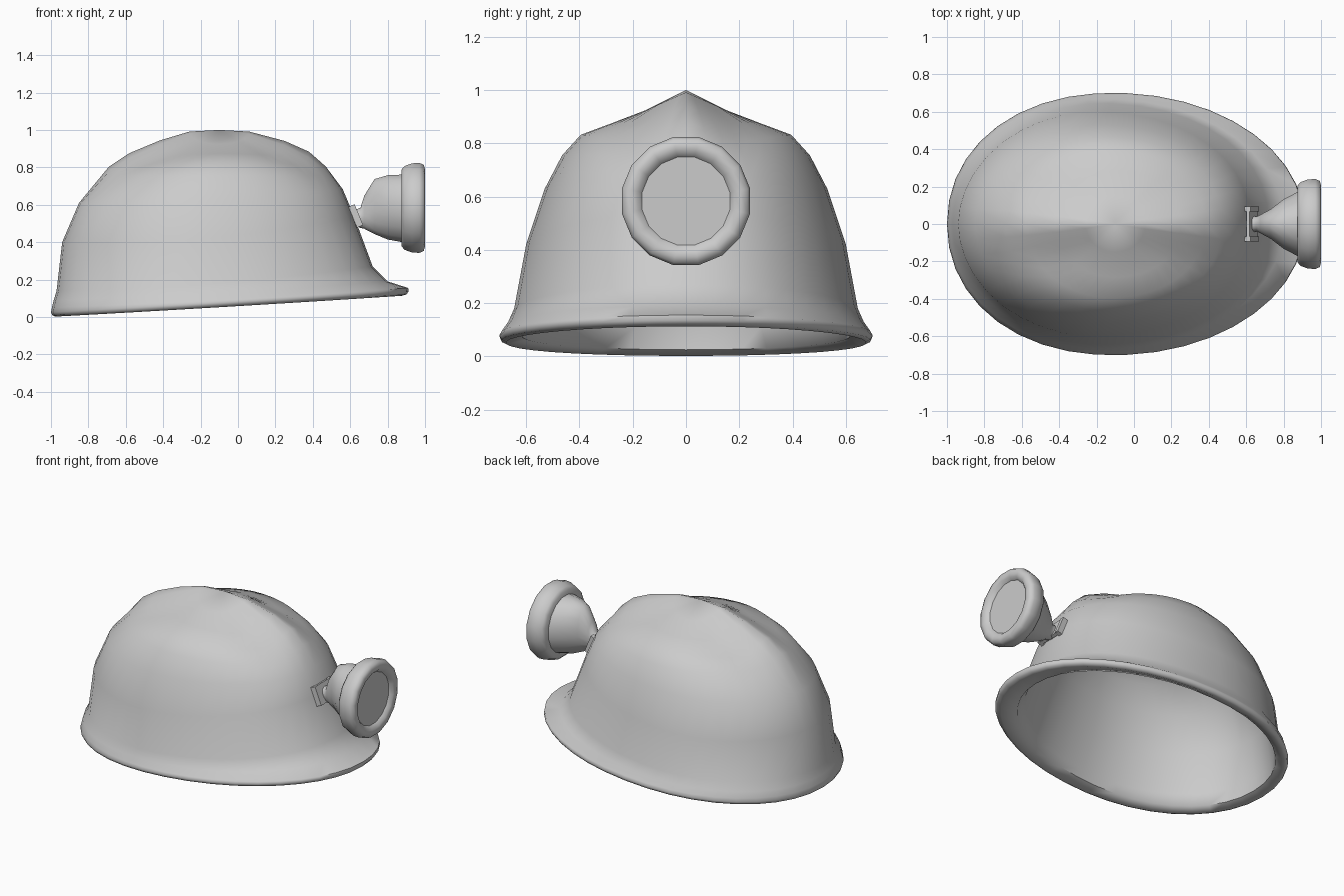
import bpy, bmesh, math

if "Cube" in bpy.data.objects:
    bpy.data.objects.remove(bpy.data.objects["Cube"])


def loft(name, rings, cap_start=False, cap_end=False, angle=40):
    """Skin a list of equal-length closed rings of points."""
    bm = bmesh.new()
    vr = [[bm.verts.new(p) for p in r] for r in rings]
    n = len(vr[0])
    for a, b in zip(vr, vr[1:]):
        for i in range(n):
            j = (i + 1) % n
            bm.faces.new((a[i], a[j], b[j], b[i]))
    if cap_start:
        bm.faces.new(vr[0])
    if cap_end:
        bm.faces.new(vr[-1])
    bmesh.ops.remove_doubles(bm, verts=bm.verts, dist=0.0005)
    bmesh.ops.recalc_face_normals(bm, faces=bm.faces)
    me = bpy.data.meshes.new(name)
    bm.to_mesh(me)
    bm.free()
    ob = bpy.data.objects.new(name, me)
    bpy.context.collection.objects.link(ob)
    bpy.ops.object.select_all(action='DESELECT')
    ob.select_set(True)
    bpy.context.view_layer.objects.active = ob
    bpy.ops.object.shade_smooth_by_angle(angle=math.radians(angle))
    return ob


def shell_ring(level, n=40):
    """Egg-shaped ring through back, front and side points, with crest bump."""
    xb, zb, xf, zf, w, zs = level
    pts = []
    for i in range(n):
        a = 2 * math.pi * i / n
        c, s = math.cos(a), math.sin(a)
        # full at the brim, boxier at the front of the dome, slimmer at the back
        e = 2 / (2.08 if zs < 0.15 else 2.2 if c > 0 else 1.92)
        c, s = [math.copysign(abs(v) ** e, v) for v in (c, s)]
        x = (xf + xb) / 2 + (xf - xb) / 2 * c
        y = w * s * (1 - 0.06 * c)
        z = zs + (zf - zb) / 2 * c + ((zf + zb) / 2 - zs) * c * c
        t = min(1, max(0, (z - 0.66) / 0.17))
        b = max(0, 1 - abs(y) / 0.19)
        z += 0.083 * t * t * (3 - 2 * t) * b
        pts.append((x, y, z))
    return pts


def x_ring(x, zc, rz, ry, n=16):
    return [(x, ry * math.cos(2 * math.pi * (i + .5) / n),
             zc + rz * math.sin(2 * math.pi * (i + .5) / n)) for i in range(n)]


# Helmet shell: back x, back z, front x, front z, half width, side z
outer = [
    (-0.975, 0.002, 0.875, 0.113, 0.675, 0.055),
    (-0.992, 0.008, 0.90, 0.12, 0.692, 0.063),
    (-1.00, 0.025, 0.912, 0.135, 0.70, 0.08),
    (-0.995, 0.05, 0.91, 0.155, 0.692, 0.095),
    (-0.985, 0.09, 0.80, 0.19, 0.667, 0.13),
    (-0.97, 0.14, 0.72, 0.27, 0.645, 0.18),
    (-0.94, 0.40, 0.62, 0.54, 0.60, 0.42),
    (-0.85, 0.61, 0.56, 0.68, 0.53, 0.63),
    (-0.69, 0.755, 0.47, 0.755, 0.465, 0.755),
    (-0.58, 0.80, 0.38, 0.805, 0.395, 0.832),
    (-0.42, 0.86, 0.25, 0.858, 0.285, 0.873),
    (-0.26, 0.908, 0.06, 0.908, 0.15, 0.907),
    (-0.10, 0.917, -0.10, 0.917, 0.0, 0.917),
]
# Brim underside, then inner lining inset from the shell
inner = [(-0.925, 0.025, 0.76, 0.135, 0.615, 0.08)]
for xb, zb, xf, zf, w, zs in outer[5:]:
    k = 0.035 if w > 0.2 else 0
    inner.append((xb + k, zb - .03, xf - k, zf - .03, max(0, w - k), zs - .03))
loft("helmet_shell", [shell_ring(l) for l in inner[::-1] + outer], angle=60)

# Lamp housing
loft("lamp_housing", [x_ring(*r) for r in (
    (0.63, 0.53, 0.045, 0.045), (0.655, 0.53, 0.055, 0.04),
    (0.675, 0.56, 0.09, 0.05), (0.73, 0.59, 0.15, 0.08),
    (0.80, 0.586, 0.175, 0.135), (0.885, 0.58, 0.185, 0.18))],
    cap_start=True, cap_end=True, angle=60)

# Lamp rim and recessed lens
rim = [(0.875, 0.15), (0.875, 0.21), (0.89, 0.228), (0.93, 0.243),
       (0.97, 0.245), (0.993, 0.235), (1.0, 0.21), (0.995, 0.185), (0.975, 0.168)]
loft("lamp_rim", [x_ring(x, 0.583, r, r) for x, r in rim], cap_start=True, angle=65)
loft("lamp_lens", [x_ring(x, 0.583, 0.168, 0.168) for x in (0.96, 0.975)],
     cap_start=True, cap_end=True, angle=30)

# Mounting bracket: tilted plate with two side flanges reaching the shell
for name, x, y, sx, sy in (("bracket_plate", 0.632, 0, 0.02, 0.15),
                           ("bracket_flange_left", 0.63, 0.08, 0.035, 0.028),
                           ("bracket_flange_right", 0.63, -0.08, 0.035, 0.028)):
    bpy.ops.mesh.primitive_cube_add(size=1, location=(x, y, 0.54),
                                    rotation=(0, math.radians(-22), 0))
    ob = bpy.context.object
    ob.name = name
    ob.scale = (sx, sy, 0.12)
